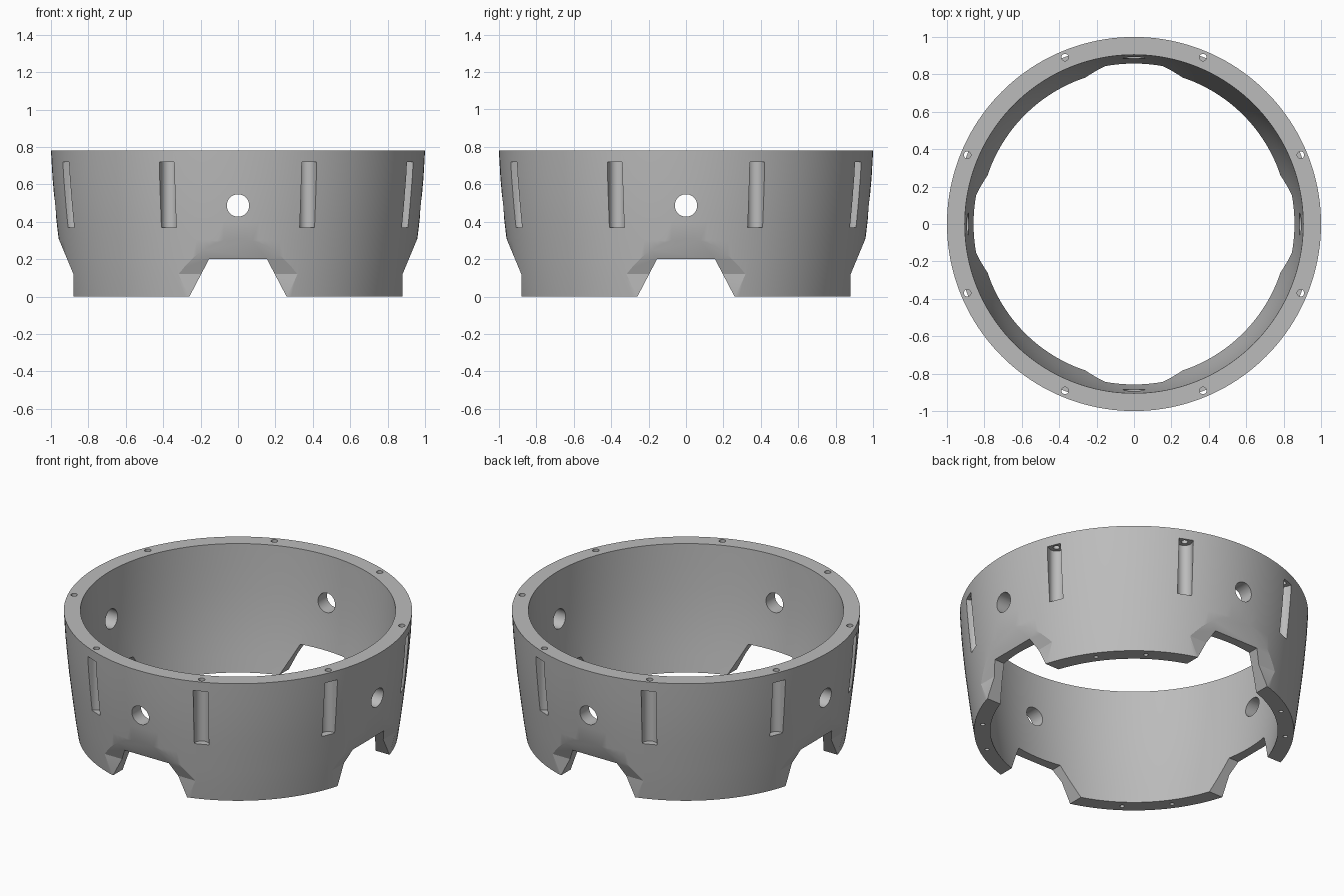
import bpy, bmesh
from math import cos, sin, pi, radians
from mathutils import Matrix

if "Cube" in bpy.data.objects:
    bpy.data.objects.remove(bpy.data.objects["Cube"])

HEIGHT = 0.78
QUARTERS = [k * pi / 2 for k in range(4)]
EIGHTHS = [radians(22.5) + k * pi / 4 for k in range(8)]

grey = bpy.data.materials.new("plain_grey")
grey.use_nodes = True
grey.diffuse_color = (0.5, 0.5, 0.5, 1)
grey.node_tree.nodes["Principled BSDF"].inputs["Base Color"].default_value = (0.5, 0.5, 0.5, 1)


def make_object(name, bm):
    bmesh.ops.recalc_face_normals(bm, faces=bm.faces)
    mesh = bpy.data.meshes.new(name)
    bm.to_mesh(mesh)
    bm.free()
    obj = bpy.data.objects.new(name, mesh)
    bpy.context.collection.objects.link(obj)
    mesh.materials.append(grey)
    return obj


def arc(u, v, r, n=24, start=0, sweep=2 * pi, closed=True):
    steps = n if closed else n - 1
    return [(u + r * cos(start + sweep * i / steps), v + r * sin(start + sweep * i / steps))
            for i in range(n)]


# Prism of a 2D outline along one axis, repeated round the ring
def ring_of_prisms(name, outline, axis, low, high, angles):
    place = {"x": lambda u, v, w: (w, u, v),
             "y": lambda u, v, w: (u, w, v),
             "z": lambda u, v, w: (u, v, w)}[axis]
    bm = bmesh.new()
    for angle in angles:
        turn = Matrix.Rotation(angle, 3, "Z")
        ends = [[bm.verts.new(place(u, v, w)) for u, v in outline] for w in (low, high)]
        for vert in ends[0] + ends[1]:
            vert.co = turn @ vert.co
        bm.faces.new(ends[0])
        bm.faces.new(ends[1])
        for i in range(len(outline)):
            j = (i + 1) % len(outline)
            bm.faces.new((ends[0][i], ends[0][j], ends[1][j], ends[1][i]))
    cutter = make_object(name, bm)
    cutter.hide_render = True
    return cutter


# Tapered ring body, a lathed wall section
outer = [(0.918, 0), (0.933, 0.1), (0.946, 0.2), (0.958, 0.3), (0.97, 0.4),
         (0.98, 0.5), (0.992, 0.64), (1.0, HEIGHT)]
inner = [(0.905, HEIGHT), (0.899, 0.64), (0.89, 0.5), (0.882, 0.4), (0.871, 0.3),
         (0.858, 0.2), (0.842, 0.1), (0.825, 0)]
section = outer + inner
SEGMENTS = 160
bm = bmesh.new()
rows = [[bm.verts.new((r * cos(2 * pi * i / SEGMENTS), r * sin(2 * pi * i / SEGMENTS), z))
         for r, z in section] for i in range(SEGMENTS)]
for i, row in enumerate(rows):
    following = rows[(i + 1) % SEGMENTS]
    for a in range(len(section)):
        b = (a + 1) % len(section)
        bm.faces.new((row[a], following[a], following[b], row[b]))
ring = make_object("ring_body", bm)

# Sloped flats above the feet gaps, then the gaps themselves
flat = [(0.88, -0.1), (0.88, 0.12), (0.955, 0.3), (1.03, 0.48), (1.2, 0.48), (1.2, -0.1)]
gap = [(-0.312, -0.1), (0.312, -0.1), (0.155, 0.2), (-0.155, 0.2)]
# Upright slot with a rounded back, open to the outside
slot = arc(0.964, 0, 0.043, 17, pi / 2, pi, False) + [(1.2, -0.043), (1.2, 0.043)]
foot_angles = [q + radians(45 + s * 9.5) for q in QUARTERS for s in (-1, 1)]

cutters = [
    ring_of_prisms("flat_cutter", flat, "y", -0.45, 0.45, QUARTERS),
    ring_of_prisms("gap_cutter", gap, "x", 0.6, 1.2, QUARTERS),
    ring_of_prisms("round_hole_cutter", arc(0, 0.487, 0.06, 40), "x", 0.6, 1.2, QUARTERS),
    ring_of_prisms("slot_cutter", slot, "z", 0.37, 0.72, EIGHTHS),
    ring_of_prisms("top_bolt_cutter", arc(0.964, 0, 0.019), "z", 0.7, 0.9, EIGHTHS),
    ring_of_prisms("foot_bolt_cutter", arc(0.872, 0, 0.013), "z", -0.1, 0.1, foot_angles),
]
for cutter in cutters:
    mod = ring.modifiers.new(cutter.name, "BOOLEAN")
    mod.operation = "DIFFERENCE"
    mod.solver = "EXACT"
    mod.object = cutter

# Bake the cuts and drop the cutters
bpy.context.view_layer.update()
evaluated = ring.evaluated_get(bpy.context.evaluated_depsgraph_get())
baked = bpy.data.meshes.new_from_object(evaluated)
ring.modifiers.clear()
ring.data = baked
for cutter in cutters:
    bpy.data.objects.remove(cutter)
baked.materials.clear()
baked.materials.append(grey)

bpy.ops.object.select_all(action="DESELECT")
ring.select_set(True)
bpy.context.view_layer.objects.active = ring
bpy.ops.object.shade_smooth_by_angle(angle=radians(20))
